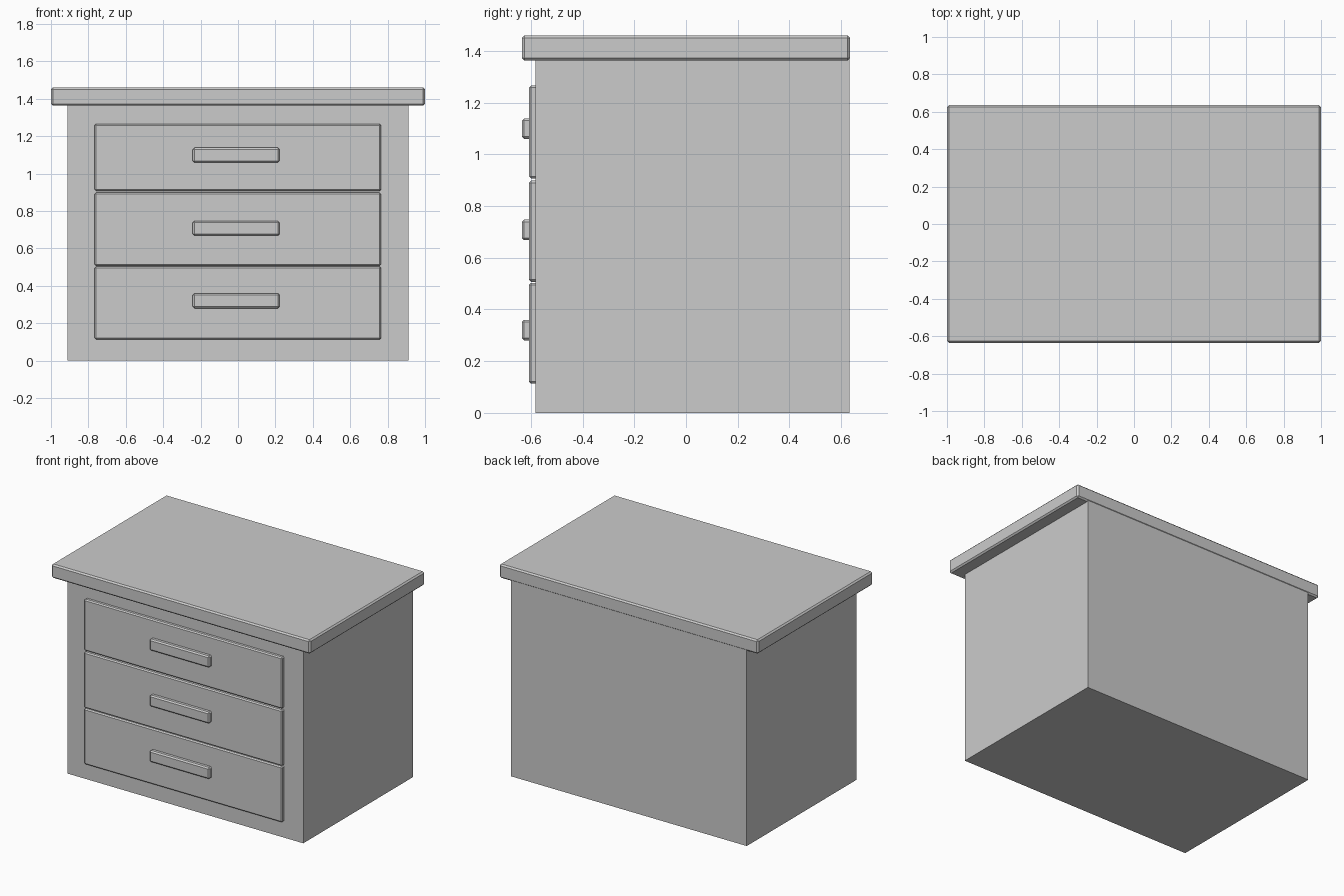
import bpy, bmesh

if "Cube" in bpy.data.objects:
    bpy.data.objects.remove(bpy.data.objects["Cube"])


def box(name, x, y, z, bevel=0.0):
    """Box between (min, max) pairs, with optional chamfered edges."""
    bm = bmesh.new()
    bmesh.ops.create_cube(bm, size=1)
    for v in bm.verts:
        v.co = [lo + (c + 0.5) * (hi - lo) for c, (lo, hi) in zip(v.co, (x, y, z))]
    if bevel:
        bmesh.ops.bevel(bm, geom=bm.edges[:], offset=bevel, segments=1,
                        affect='EDGES', profile=0.5)
    bmesh.ops.recalc_face_normals(bm, faces=bm.faces[:])
    mesh = bpy.data.meshes.new(name)
    bm.to_mesh(mesh)
    bm.free()
    obj = bpy.data.objects.new(name, mesh)
    bpy.context.collection.objects.link(obj)
    return obj


# Carcass and overhanging top, flush at the back
box("cabinet_body", (-0.912, 0.912), (-0.582, 0.632), (0.0, 1.37))
box("cabinet_top", (-1.0, 1.0), (-0.635, 0.635), (1.363, 1.46), 0.01)

# Drawer fronts with bar handles (bottom to top)
drawers = [((0.113, 0.503), (0.28, 0.36)),
           ((0.507, 0.898), (0.668, 0.747)),
           ((0.907, 1.266), (1.059, 1.139))]
for i, (front_z, handle_z) in enumerate(drawers, 1):
    box(f"drawer_front_{i}", (-0.767, 0.765), (-0.607, -0.57), front_z, 0.008)
    box(f"drawer_handle_{i}", (-0.242, 0.222), (-0.635, -0.595), handle_z, 0.009)
